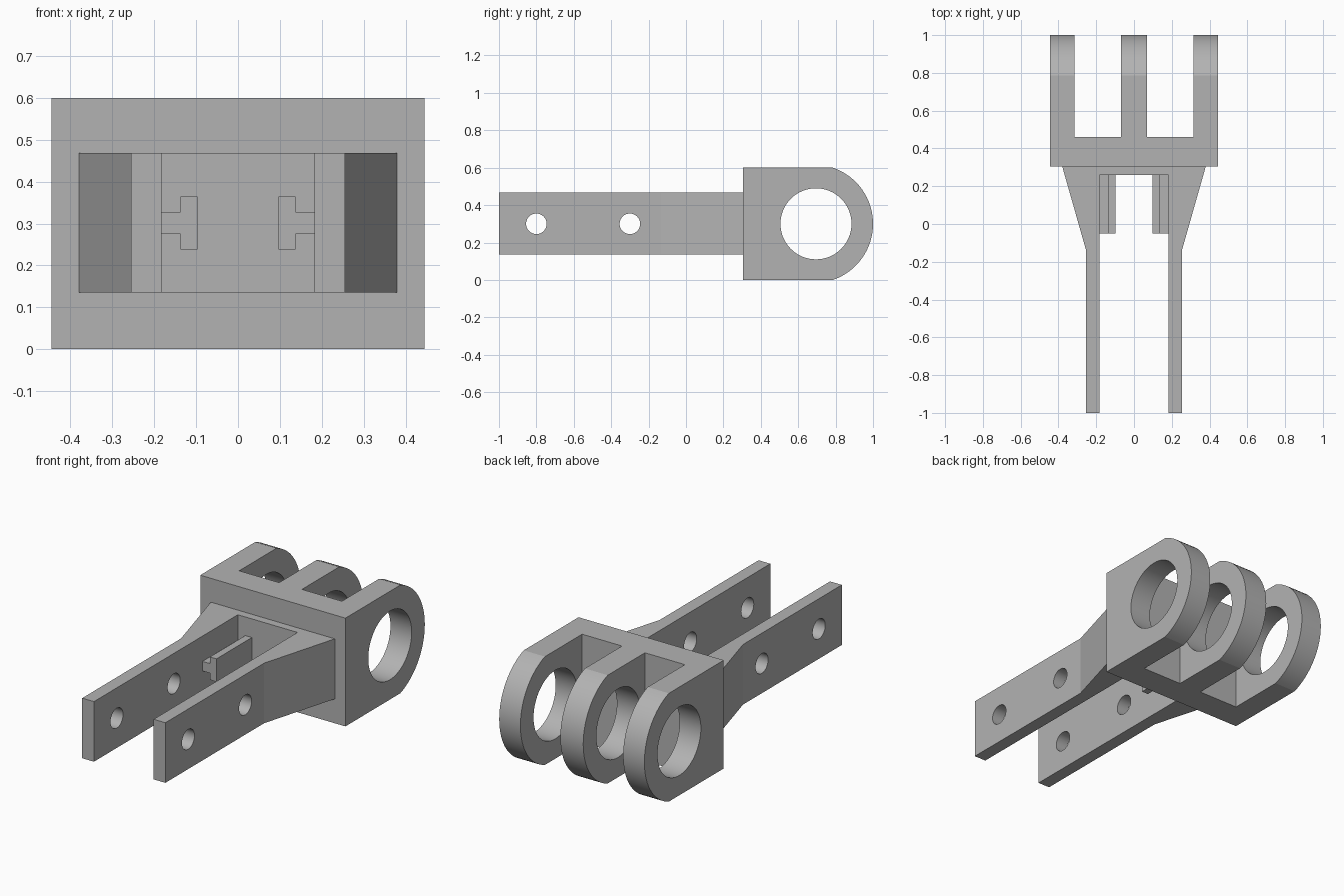
import bpy
import bmesh
from math import sin, cos, pi, radians

cube = bpy.data.objects.get("Cube")
if cube:
    bpy.data.objects.remove(cube, do_unlink=True)

grey = bpy.data.materials.new("plain grey")
grey.use_nodes = True
grey.diffuse_color = (0.45, 0.45, 0.45, 1)
grey.node_tree.nodes["Principled BSDF"].inputs["Base Color"].default_value = grey.diffuse_color

PLACE = {
    "x": lambda a, b, t: (t, a, b),
    "y": lambda a, b, t: (a, t, b),
    "z": lambda a, b, t: (a, b, t),
}


def prism(name, outline, axis, low, high):
    """Extrude a flat outline along an axis."""
    bm = bmesh.new()
    face = bm.faces.new([bm.verts.new(PLACE[axis](a, b, low)) for a, b in outline])
    moved = bmesh.ops.extrude_face_region(bm, geom=[face])["geom"]
    offset = PLACE[axis](0, 0, high - low)
    bmesh.ops.translate(bm, vec=offset, verts=[v for v in moved if isinstance(v, bmesh.types.BMVert)])
    bmesh.ops.recalc_face_normals(bm, faces=bm.faces)
    mesh = bpy.data.meshes.new(name)
    bm.to_mesh(mesh)
    bm.free()
    mesh.materials.append(grey)
    obj = bpy.data.objects.new(name, mesh)
    bpy.context.collection.objects.link(obj)
    return obj


def arc(cy, cz, radius, start, end, steps):
    angles = [radians(start + (end - start) * i / steps) for i in range(steps + 1)]
    return [(cy + radius * cos(a), cz + radius * sin(a)) for a in angles]


def carve(obj, tool, operation):
    """Apply a boolean, then discard the tool."""
    tool.hide_render = True
    mod = obj.modifiers.new(operation, "BOOLEAN")
    mod.operation = operation
    mod.solver = "EXACT"
    mod.object = tool
    select(obj)
    bpy.ops.object.modifier_apply(modifier=mod.name)
    bpy.data.objects.remove(tool, do_unlink=True)


def select(obj):
    bpy.ops.object.select_all(action="DESELECT")
    obj.select_set(True)
    bpy.context.view_layer.objects.active = obj


def bore(obj, y, radius, sides):
    circle = arc(y, 0.3, radius, 0, 360, sides)[:-1]
    carve(obj, prism("bore_cutter", circle, "x", -0.6, 0.6), "DIFFERENCE")


def mirrored(half):
    return half + [(-a, b) for a, b in reversed(half)]


# Hinge block: three-pronged plan, rounded from the side, with a large bore
comb = mirrored([(0.07, 1.1), (0.07, 0.46), (0.315, 0.46), (0.315, 1.1),
                 (0.445, 1.1), (0.445, 0.305)])
hinge = prism("hinge_block", comb, "z", -0.1, 0.7)
side = [(0.305, 0), *arc(0.683, 0.3, 0.317, -71.2, 71.2, 32), (0.305, 0.6)]
side[1], side[-2] = (side[1][0], 0), (side[-2][0], 0.6)
carve(hinge, prism("side_profile_cutter", side, "x", -0.6, 0.6), "INTERSECT")
bore(hinge, 0.695, 0.19, 64)

# Fork: two arms flaring into the hinge block, with pin holes
plan = mirrored([(0.183, 0.26), (0.183, -1), (0.255, -1), (0.255, -0.135), (0.38, 0.305)])
fork = prism("fork_arms", plan, "z", 0.135, 0.468)
for hole_y in (-0.8, -0.3):
    bore(fork, hole_y, 0.055, 32)

# T-shaped rails on the inner arm faces
tee = [(0.183, 0.275), (0.137, 0.275), (0.137, 0.238), (0.097, 0.238),
       (0.097, 0.365), (0.137, 0.365), (0.137, 0.328), (0.183, 0.328)]
for name, sign in (("left_rail", 1), ("right_rail", -1)):
    prism(name, [(sign * x, z) for x, z in tee], "y", -0.05, 0.26)

for obj in (hinge, fork):
    select(obj)
    bpy.ops.object.shade_smooth_by_angle(angle=radians(15))
